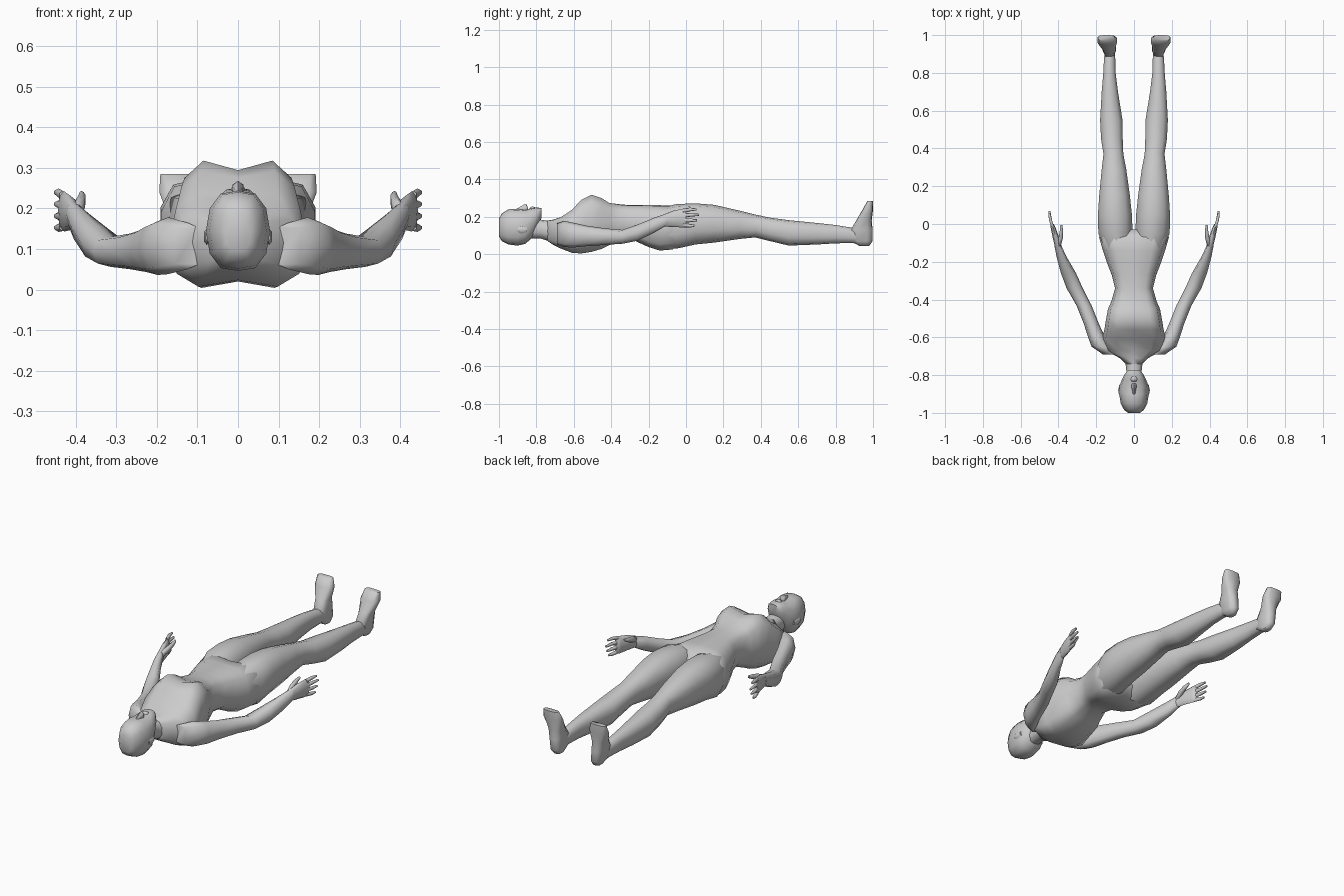
import bpy, bmesh, math

skin = bpy.data.materials.new("plain grey")
skin.diffuse_color = (0.6, 0.6, 0.6, 1)


def finish(bm, name, mirror):
    bmesh.ops.recalc_face_normals(bm, faces=bm.faces)
    me = bpy.data.meshes.new(name)
    bm.to_mesh(me)
    bm.free()
    me.materials.append(skin)
    ob = bpy.data.objects.new(name, me)
    bpy.context.collection.objects.link(ob)
    if mirror:
        ob.modifiers.new("Mirror", 'MIRROR')
    bpy.ops.object.select_all(action='DESELECT')
    ob.select_set(True)
    bpy.context.view_layer.objects.active = ob
    bpy.ops.object.shade_smooth_by_angle(angle=math.radians(65))
    return ob


def spow(v, p):
    return math.copysign(abs(v) ** p, v)


def loft(name, rings, n=10, axis='y', mirror=False, px=0.9, pz=0.9):
    """Rings: (station, centre x, half width, low, high, front dip, back dip)."""
    bm = bmesh.new()
    loops = []
    for r in rings:
        s, cx, w, lo, hi = r[:5]
        dip_hi, dip_lo = (tuple(r[5:]) + (0, 0))[:2]
        loop = []
        for i in range(n):
            a = math.pi / 2 + 2 * math.pi * i / n
            x = cx + w * spow(math.cos(a), px)
            v = max(-1, min(1, 1.06 * spow(math.sin(a), pz)))
            t = (lo + hi) / 2 + (hi - lo) / 2 * v
            if i == 0:
                t -= dip_hi
            if 2 * i == n:
                t += dip_lo
            loop.append(bm.verts.new((x, s, t) if axis == 'y' else (x, t, s)))
        loops.append(loop)
    for a, b in zip(loops, loops[1:]):
        for i in range(n):
            j = (i + 1) % n
            bm.faces.new((a[i], a[j], b[j], b[i]))
    bm.faces.new(loops[0])
    bm.faces.new(loops[-1])
    return finish(bm, name, mirror)


# Torso from shoulders to crotch
loft("torso", [
    (-0.74, 0, .045, .07, .18),
    (-0.71, 0, .075, .05, .185),
    (-0.67, 0, .15, .028, .20, .005, .01),
    (-0.61, 0, .17, .004, .24, .01, .02),
    (-0.56, 0, .157, .0, .295, .02, .02),
    (-0.505, 0, .148, .008, .322, .028, .02),
    (-0.45, 0, .138, .025, .303, .02, .015),
    (-0.41, 0, .12, .045, .277, .005, .01),
    (-0.34, 0, .10, .075, .265),
    (-0.27, 0, .118, .07, .262),
    (-0.20, 0, .145, .035, .262, 0, .015),
    (-0.14, 0, .165, .016, .262, 0, .03),
    (-0.07, 0, .185, .022, .262, .01, .04),
    (-0.03, 0, .16, .06, .235, .03, .04),
], n=12, px=0.8, pz=0.6)

# Neck
loft("neck", [
    (-0.86, 0, .045, .085, .19),
    (-0.78, 0, .042, .085, .185),
    (-0.73, 0, .048, .068, .178),
    (-0.68, 0, .08, .05, .18),
], n=10)

# Head lying on its back, crown at -y and chin towards +y
loft("head", [
    (-1.0, 0, .032, .095, .19),
    (-0.985, 0, .052, .07, .218),
    (-0.95, 0, .070, .052, .24),
    (-0.90, 0, .079, .046, .243),
    (-0.86, 0, .078, .055, .238),
    (-0.825, 0, .064, .085, .247),
    (-0.795, 0, .05, .15, .25),
    (-0.772, 0, .03, .195, .246),
], n=12)

loft("nose", [
    (-0.905, 0, .006, .22, .243),
    (-0.865, 0, .014, .22, .266),
    (-0.853, 0, .016, .22, .268),
    (-0.845, 0, .01, .22, .248),
], n=6)
loft("lips", [
    (-0.834, 0, .014, .23, .25),
    (-0.822, 0, .02, .23, .256),
    (-0.808, 0, .012, .23, .252),
], n=6)
loft("ear", [
    (-0.90, .074, .007, .12, .145),
    (-0.88, .077, .008, .11, .15),
    (-0.85, .072, .006, .12, .145),
], n=6, mirror=True)

# Legs
loft("leg", [
    (-0.15, .085, .065, .035, .245),
    (-0.05, .098, .095, .03, .268),
    (0.05, .101, .094, .052, .272),
    (0.15, .103, .085, .062, .264),
    (0.29, .106, .068, .082, .232),
    (0.37, .109, .055, .09, .212),
    (0.45, .117, .06, .07, .195),
    (0.55, .120, .062, .046, .182),
    (0.70, .128, .045, .052, .167),
    (0.80, .130, .034, .058, .156),
    (0.88, .129, .031, .06, .143),
    (0.94, .125, .026, .055, .13),
], n=10, mirror=True)

# Feet pointing up, soles at y = 1
loft("foot", [
    (.045, .122, .02, .925, .98),
    (.07, .125, .03, .885, .998),
    (.13, .130, .033, .88, .998),
    (.18, .135, .038, .91, .993),
    (.24, .142, .054, .945, 1.0),
    (.285, .147, .046, .97, 1.0),
], n=10, axis='z', mirror=True, px=.8, pz=.7)

# Arms, shoulder to wrist
loft("arm", [
    (-0.69, .125, .04, .05, .165),
    (-0.65, .172, .052, .038, .178),
    (-0.60, .198, .045, .036, .168),
    (-0.53, .225, .04, .043, .152),
    (-0.43, .265, .04, .05, .138),
    (-0.34, .314, .043, .056, .13),
    (-0.26, .347, .04, .072, .158),
    (-0.17, .385, .026, .115, .195),
    (-0.11, .404, .018, .15, .215),
], n=8, mirror=True)

# Hands on edge with palms inwards
loft("palm", [
    (-0.13, .398, .018, .148, .208),
    (-0.07, .414, .017, .146, .232),
    (-0.02, .428, .013, .143, .242),
    (0.0, .434, .009, .148, .238),
], n=8, mirror=True)
for k, tip in enumerate((.045, .06, .07, .055)):
    z = .156 + .025 * k
    lift = .004 * (k - 1)
    loft("finger_%d" % (k + 1), [
        (-0.015, .431, .009, z - .012, z + .012),
        (0.02, .442, .009, z - .010 + lift, z + .010 + lift),
        (tip, .448, .006, z - .005 + lift, z + .006 + lift),
    ], n=6, mirror=True)
loft("thumb", [
    (-0.12, .400, .014, .175, .21),
    (-0.075, .388, .013, .195, .228),
    (-0.035, .384, .010, .212, .238),
    (-0.005, .385, .006, .228, .243),
], n=6, mirror=True)
